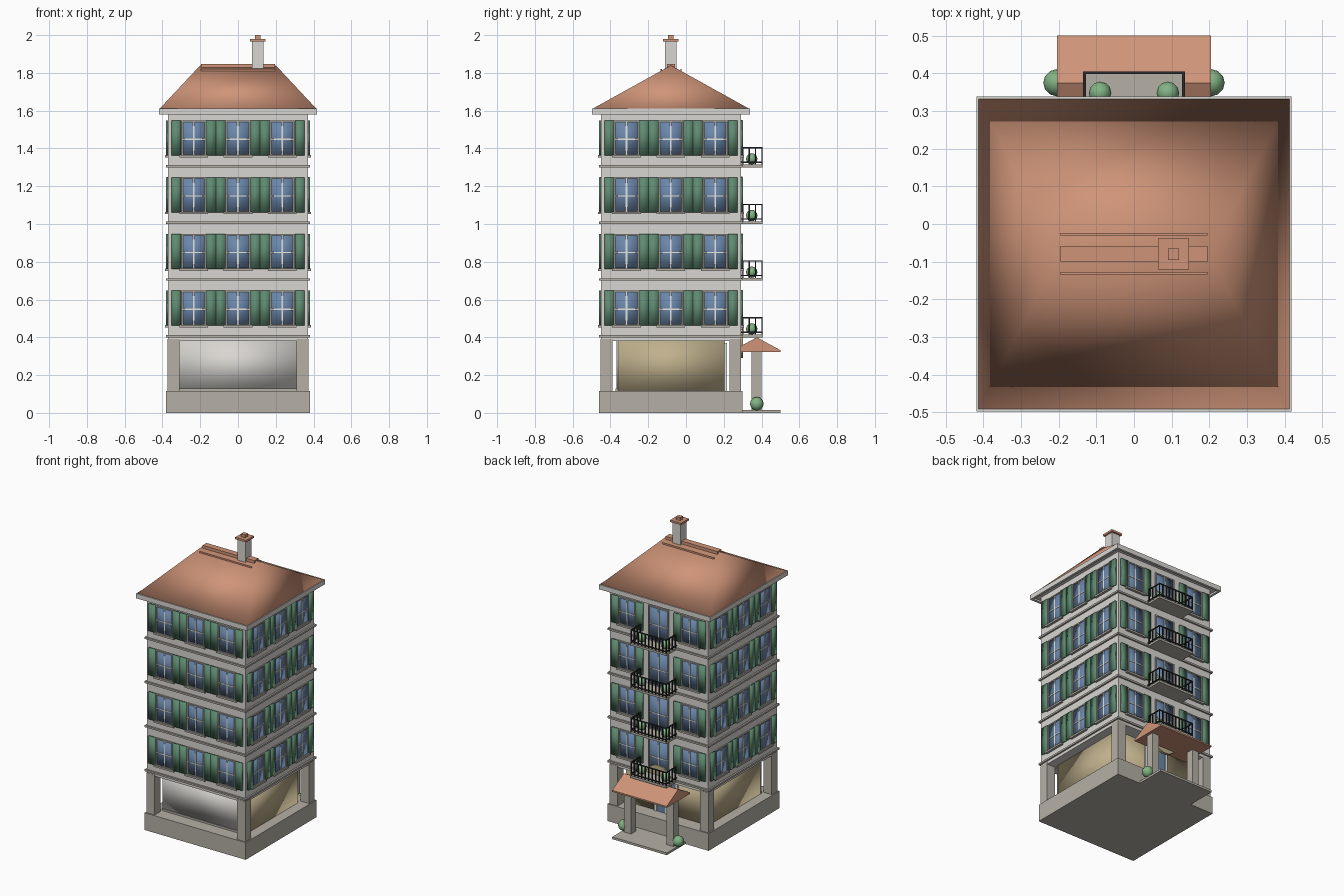
import bpy, bmesh, math
from mathutils import Matrix, Vector

if "Cube" in bpy.data.objects:
    bpy.data.objects.remove(bpy.data.objects["Cube"])

CY = -0.08      # middle of the tower in y
H = 0.37        # half width of the tower
FLOORS = [0.40, 0.70, 1.00, 1.30]


def material(name, *srgb):
    m = bpy.data.materials.new(name)
    lin = [c / 12.92 if c <= 0.04045 else ((c + 0.055) / 1.055) ** 2.4 for c in srgb]
    m.diffuse_color = (*lin, 1)
    m.use_nodes = True
    m.node_tree.nodes["Principled BSDF"].inputs["Base Color"].default_value = m.diffuse_color
    return m


WALL = material("pale_wall", 0.85, 0.84, 0.82)
STONE = material("grey_stone", 0.71, 0.69, 0.65)
ROOF = material("terracotta", 0.81, 0.58, 0.47)
GREEN = material("shutter_green", 0.37, 0.54, 0.44)
LEAF = material("leaf_green", 0.51, 0.70, 0.52)
GLASS = material("blue_glass", 0.42, 0.53, 0.67)
TAN = material("tan_plaster", 0.75, 0.69, 0.55)
IRON = material("dark_iron", 0.17, 0.17, 0.17)
WHITE = material("white_trim", 0.90, 0.90, 0.88)


def finish(name, bm, mat, smooth=False):
    bmesh.ops.recalc_face_normals(bm, faces=bm.faces)
    for f in bm.faces:
        f.smooth = smooth
    me = bpy.data.meshes.new(name)
    bm.to_mesh(me)
    bm.free()
    me.materials.append(mat)
    ob = bpy.data.objects.new(name, me)
    bpy.context.collection.objects.link(ob)
    return ob


def boxes(name, mat, items, smooth=False):
    """items: (x0, x1, y0, y1, z0, z1[, matrix])"""
    bm = bmesh.new()
    for it in items:
        x0, x1, y0, y1, z0, z1 = it[:6]
        m = Matrix.Translation(((x0 + x1) / 2, (y0 + y1) / 2, (z0 + z1) / 2)) \
            @ Matrix.Diagonal((x1 - x0, y1 - y0, z1 - z0, 1))
        if len(it) > 6:
            m = it[6] @ m
        bmesh.ops.create_cube(bm, size=1, matrix=m)
    return finish(name, bm, mat, smooth)


def solid(name, mat, verts, faces, smooth=False):
    bm = bmesh.new()
    vs = [bm.verts.new(v) for v in verts]
    for f in faces:
        bm.faces.new([vs[i] for i in f])
    return finish(name, bm, mat, smooth)


def square(h, z0, z1):
    return (-h, h, CY - h, CY + h, z0, z1)


def balls(name, mat, centres, r):
    bm = bmesh.new()
    for c in centres:
        bmesh.ops.create_uvsphere(bm, u_segments=12, v_segments=8, radius=r,
                                  matrix=Matrix.Translation(c))
    return finish(name, bm, mat, True)


# plinth, ground floor and corner pillars
boxes("plinth", STONE, [square(0.38, 0, 0.117)])
boxes("ground_floor_room", TAN, [(-0.31, 0.31, -0.36, 0.204, 0.117, 0.385)], True)
boxes("shop_front", WALL, [(-0.31, 0.31, -0.368, -0.358, 0.13, 0.382)], True)
boxes("shop_sill", STONE, [(-0.31, 0.31, -0.372, -0.355, 0.117, 0.13)])
boxes("corner_pillars", STONE,
      [(sx * 0.341 - 0.031, sx * 0.341 + 0.031, CY + sy * 0.341 - 0.031, CY + sy * 0.341 + 0.031, 0.115, 0.39)
       for sx in (-1, 1) for sy in (-1, 1)])

# tower body and floor ledges
boxes("tower_walls", WALL, [square(H, 0.38, 1.60)])
boxes("floor_ledges", STONE, [square(0.381, z, z + 0.012) for z in FLOORS])

# windows, laid out on one facade and turned around the tower
glass, frame, bars, sills, shutters = [], [], [], [], []
for side in range(4):
    turn = Matrix.Translation((0, CY, 0)) @ Matrix.Rotation(side * math.pi / 2, 4, 'Z')
    for z in FLOORS:
        for cx in (-0.235, 0, 0.235):
            if side == 2 and cx == 0:
                # balcony door
                a, b, w = z + 0.012, z + 0.25, 0.075
            else:
                a, b, w = z + 0.06, z + 0.247, 0.064
                sills.append((cx - w - 0.012, cx + w + 0.012, -H - 0.016, -H, a - 0.008, a + 0.004, turn))
                for s in (-1, 1):
                    c = cx + s * 0.092
                    shutters.append((c - 0.0255, c + 0.0255, -H - 0.011, -H, a + 0.002, b, turn))
            mid = (a + b) / 2 - 0.005
            glass.append((cx - w, cx + w, -H - 0.003, -H + 0.005, a, b, turn))
            for s in (-1, 1):
                e = cx + s * (w - 0.003)
                frame.append((e - 0.004, e + 0.004, -H - 0.008, -H, a, b, turn))
            for e in (a + 0.003, b - 0.003):
                frame.append((cx - w, cx + w, -H - 0.008, -H, e - 0.004, e + 0.004, turn))
            bars.append((cx - 0.004, cx + 0.004, -H - 0.006, -H, a, b, turn))
            bars.append((cx - w, cx + w, -H - 0.006, -H, mid - 0.003, mid + 0.003, turn))
boxes("window_glass", GLASS, glass, True)
boxes("window_frames", STONE, frame)
boxes("window_bars", WHITE, bars)
boxes("window_sills", STONE, sills)
boxes("shutters", GREEN, shutters, True)

# balconies with iron railings and plants
slabs, rails, plants = [], [], []
Y0, Y1, W = CY + H, 0.405, 0.135
for z in FLOORS:
    slabs.append((-W, W, Y0, Y1, z, z + 0.014))
    lo, hi = z + 0.024, z + 0.105
    for t in (lo, hi - 0.004):
        rails.append((-W, W, Y1 - 0.007, Y1, t, t + 0.006))
        for s in (-1, 1):
            x = s * (W - 0.0035)
            rails.append((x - 0.0035, x + 0.0035, Y0, Y1, t, t + 0.006))
    for i in range(11):
        x = -W + 0.0035 + i * (2 * W - 0.007) / 10
        rails.append((x - 0.003, x + 0.003, Y1 - 0.0065, Y1 - 0.0005, z + 0.012, hi))
    for s in (-1, 1):
        x = s * (W - 0.0035)
        for y in (Y0 + 0.012, Y0 + 0.045, Y0 + 0.078):
            rails.append((x - 0.003, x + 0.003, y - 0.003, y + 0.003, z + 0.012, hi))
        plants.append((s * 0.09, 0.348, z + 0.045))
boxes("balcony_slabs", STONE, slabs)
boxes("balcony_railings", IRON, rails)
balls("balcony_plants", LEAF, plants, 0.03)

# hipped roof with eaves and gutters
E, ZE, ZR, R = 0.415, 1.61, 1.84, 0.2
solid("hipped_roof", ROOF,
      [(-E, CY - E, ZE), (E, CY - E, ZE), (E, CY + E, ZE), (-E, CY + E, ZE), (-R, CY, ZR), (R, CY, ZR)],
      [(0, 1, 5, 4), (1, 2, 5), (2, 3, 4, 5), (3, 0, 4), (3, 2, 1, 0)], True)
boxes("eaves_soffit", WALL, [square(0.41, 1.592, 1.609)])
gutters = []
for s in (-1, 1):
    a = s * 0.41
    gutters.append((-0.418, 0.418, CY + a - 0.008, CY + a + 0.008, 1.58, 1.612))
    gutters.append((a - 0.008, a + 0.008, CY - 0.418, CY + 0.418, 1.58, 1.612))
boxes("gutters", WALL, gutters)
boxes("ridge_cap", ROOF, [(-0.195, 0.195, CY - 0.021, CY + 0.021, 1.828, 1.848)])
boxes("ridge_strips", ROOF, [(-0.195, 0.195, CY + d - 0.003, CY + d + 0.003, 1.80, 1.82) for d in (-0.051, 0.053)])

# chimney
X = 0.105
boxes("chimney_stack", WALL, [(X - 0.03, X + 0.03, CY - 0.03, CY + 0.03, 1.80, 1.966)])
boxes("chimney_cap", ROOF, [(X - 0.041, X + 0.041, CY - 0.041, CY + 0.041, 1.966, 1.98),
                            (X - 0.015, X + 0.015, CY - 0.015, CY + 0.015, 1.98, 2.0)])

# porch: slab, columns, gabled roof, bushes
boxes("porch_slab", STONE, [(-0.205, 0.205, 0.29, 0.5, 0, 0.015)])
boxes("porch_columns", STONE, [(s * 0.16 - 0.026, s * 0.16 + 0.026, 0.347, 0.399, 0.014, 0.335) for s in (-1, 1)])
P = 0.205
prof = [(0.25, 0.322), (0.5, 0.322), (0.5, 0.332), (0.375, 0.4), (0.25, 0.332)]
n = len(prof)
solid("porch_roof", ROOF, [(s * P, y, z) for s in (-1, 1) for y, z in prof],
      [tuple(range(n)), tuple(range(2 * n - 1, n - 1, -1))]
      + [(i, (i + 1) % n, n + (i + 1) % n, n + i) for i in range(n)])
balls("porch_bushes", LEAF, [(s * 0.205, 0.375, 0.048) for s in (-1, 1)], 0.036)

# entrance door and the arch above it
boxes("entrance_door", GLASS, [(-0.075, 0.075, 0.2, 0.21, 0.117, 0.36)])
boxes("entrance_door_frame", WHITE,
      [(x - 0.008, x + 0.008, 0.2, 0.216, 0.117, 0.365) for x in (-0.08, 0, 0.08)]
      + [(-0.088, 0.088, 0.2, 0.216, 0.355, 0.37)])
bm = bmesh.new()
bmesh.ops.create_cone(bm, cap_ends=True, segments=32, radius1=0.095, radius2=0.095, depth=0.02,
                      matrix=Matrix.Translation((0, 0.292, 0.385)) @ Matrix.Rotation(math.pi / 2, 4, 'X'))
finish("entrance_arch", bm, TAN)
